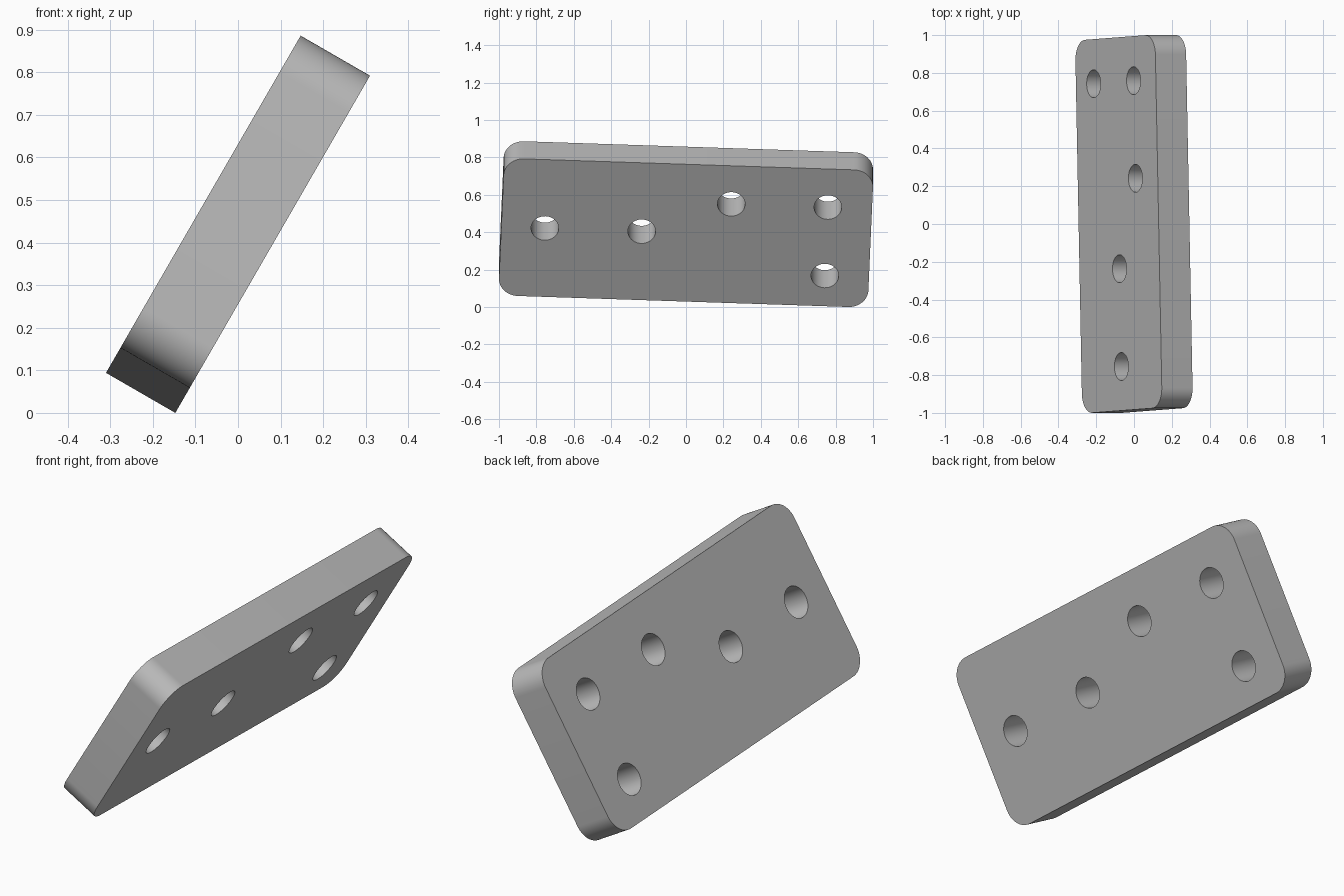
import bpy
import bmesh
from math import sin, cos, pi, radians
from mathutils import Matrix, Vector

cube = bpy.data.objects.get("Cube")
if cube:
    bpy.data.objects.remove(cube, do_unlink=True)

LENGTH, WIDTH, THICK = 1.976, 0.847, 0.188
CORNER_R, HOLE_R = 0.105, 0.074
TILT, SKEW = radians(60), radians(2.2)
HOLES = [(-0.755, 0), (-0.237, 0), (0.235, 0.187), (0.752, 0.187), (0.752, -0.236)]


def arc(cx, cy, r, start, sweep, steps):
    return [(cx + r * cos(start + sweep * i / steps),
             cy + r * sin(start + sweep * i / steps)) for i in range(steps + 1)]


def add_loop(curve, points):
    spline = curve.splines.new('POLY')
    spline.points.add(len(points) - 1)
    for p, (x, y) in zip(spline.points, points):
        p.co = (x, y, 0, 1)
    spline.use_cyclic_u = True


# Flat profile: rounded rectangle with drilled holes, extruded to thickness
profile = bpy.data.curves.new("mounting_plate", 'CURVE')
profile.dimensions = '2D'
profile.fill_mode = 'BOTH'
profile.extrude = THICK / 2
hx, hy = LENGTH / 2 - CORNER_R, WIDTH / 2 - CORNER_R
outline = []
for i, (sx, sy) in enumerate([(1, 1), (-1, 1), (-1, -1), (1, -1)]):
    outline += arc(sx * hx, sy * hy, CORNER_R, i * pi / 2, pi / 2, 16)
add_loop(profile, outline)
for x, y in HOLES:
    add_loop(profile, arc(x, y, HOLE_R, 0, 2 * pi, 48)[:-1])

plate = bpy.data.objects.new("mounting_plate", profile)
bpy.context.collection.objects.link(plate)
bpy.ops.object.select_all(action='DESELECT')
plate.select_set(True)
bpy.context.view_layer.objects.active = plate
bpy.ops.object.convert(target='MESH')
plate = bpy.context.object

# Weld the caps to the walls and lean the plate into place
up = Vector((cos(TILT), 0, sin(TILT)))
along = Vector((0, 1, 0))
e1 = along * cos(SKEW) - up * sin(SKEW)
e2 = along * sin(SKEW) + up * cos(SKEW)
lean = Matrix((e1, e2, e1.cross(e2))).transposed().to_4x4()
bm = bmesh.new()
bm.from_mesh(plate.data)
bmesh.ops.remove_doubles(bm, verts=bm.verts, dist=0.0005)
bmesh.ops.recalc_face_normals(bm, faces=bm.faces)
bmesh.ops.transform(bm, matrix=lean, verts=bm.verts)
bmesh.ops.translate(bm, vec=(0, 0, -min(v.co.z for v in bm.verts)), verts=bm.verts)
bm.to_mesh(plate.data)
bm.free()
bpy.ops.object.shade_smooth_by_angle(angle=radians(30))

# Plain grey finish
grey = bpy.data.materials.new("plain_grey")
grey.use_nodes = True
colour = (0.5, 0.5, 0.5, 1)
grey.diffuse_color = colour
grey.node_tree.nodes["Principled BSDF"].inputs["Base Color"].default_value = colour
plate.data.materials.clear()
plate.data.materials.append(grey)
